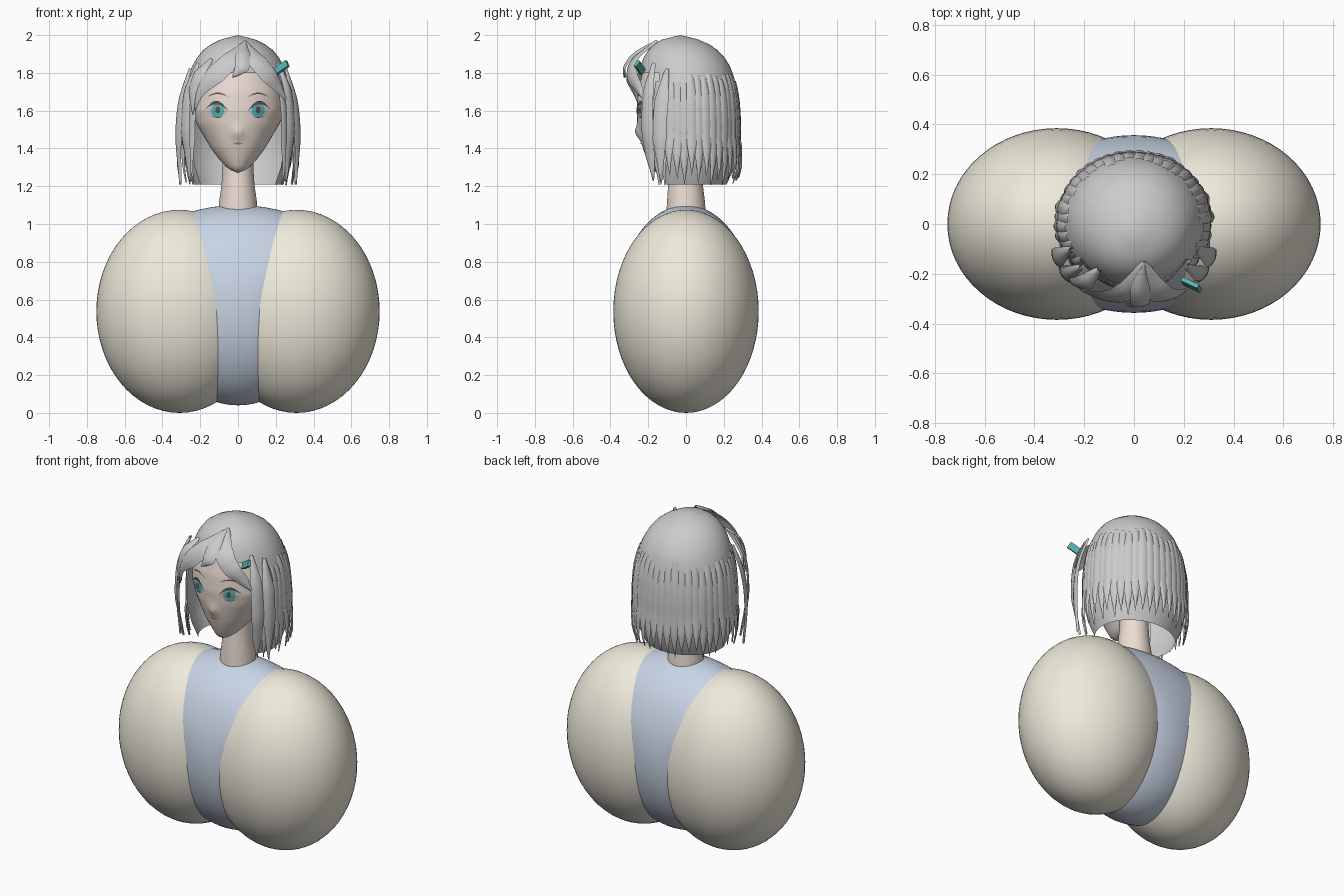
import bpy, bmesh, math, random
from mathutils import Vector
from mathutils.bvhtree import BVHTree

if "Cube" in bpy.data.objects:
    bpy.data.objects.remove(bpy.data.objects["Cube"])

random.seed(4)


def mat(name, c):
    m = bpy.data.materials.new(name)
    m.diffuse_color = (*c, 1)
    m.use_nodes = True
    m.node_tree.nodes["Principled BSDF"].inputs["Base Color"].default_value = m.diffuse_color
    return m


SKIN = mat("skin", (.83, .72, .65))
CREAM = mat("cream", (.86, .82, .71))
BLUE = mat("pale_blue", (.58, .66, .78))
TEAL = mat("teal", (.10, .45, .45))
DARK = mat("dark", (.10, .08, .09))
WHITE = mat("white", (.85, .87, .88))
LIP = mat("lip", (.45, .25, .24))


def grid(name, rows, m=None, closed=False, skip=None):
    """Skin a list of point rows; skip(i, j) leaves holes."""
    bm = bmesh.new()
    vs = [[bm.verts.new(p) for p in r] for r in rows]
    n = len(rows[0])
    for i in range(len(rows) - 1):
        for j in range(n if closed else n - 1):
            if skip and skip(i, j):
                continue
            k = (j + 1) % n
            bm.faces.new((vs[i][j], vs[i][k], vs[i + 1][k], vs[i + 1][j]))
    bmesh.ops.remove_doubles(bm, verts=bm.verts, dist=1e-5)
    bmesh.ops.delete(bm, geom=[v for v in bm.verts if not v.link_faces], context='VERTS')
    bmesh.ops.recalc_face_normals(bm, faces=bm.faces)
    me = bpy.data.meshes.new(name)
    bm.to_mesh(me)
    bm.free()
    me.shade_smooth()
    if m:
        me.materials.append(m)
    ob = bpy.data.objects.new(name, me)
    bpy.context.collection.objects.link(ob)
    return ob


def lerp_rows(spec, z):
    """Interpolate (z, half width, front y, back y) rows, highest first."""
    for a, b in zip(spec, spec[1:]):
        if z >= b[0]:
            t = min(1, max(0, (a[0] - z) / (a[0] - b[0])))
            return [p + (q - p) * t for p, q in zip(a, b)]
    return spec[-1]


def ring_pt(spec, t, z, off=0):
    """Point on an oval shell, t = 0 faces front."""
    _, w, yf, yb = lerp_rows(spec, z)
    c, r = (yf + yb) / 2, (yb - yf) / 2
    return Vector(((w + off) * math.sin(t), c - (r + off) * math.cos(t), z))


def ellipsoid(name, loc, size, m):
    bpy.ops.mesh.primitive_uv_sphere_add(segments=64, ring_count=32, location=loc)
    ob = bpy.context.object
    ob.name = name
    for v in ob.data.vertices:
        v.co = Vector([a * b for a, b in zip(v.co, size)])
    ob.data.shade_smooth()
    ob.data.materials.append(m)
    return ob


# puffed sleeves and torso that widens toward the shoulders
for s, n in ((-1, "left_puff"), (1, "right_puff")):
    ellipsoid(n, (s * .31, 0, .5375), (.44, .385, .5375), CREAM)
torso = ellipsoid("torso", (0, 0, .57), (.45, .357, .53), BLUE)
for v in torso.data.vertices:
    t = min(1, max(0, (v.co.z + .02) / .27))
    v.co.x *= 1 + .55 * t * t * (3 - 2 * t)

# neck
N = 48
NECK = [(1.45, .08, -.08, .08), (1.28, .082, -.085, .085), (1.2, .088, -.095, .09),
        (1.12, .1, -.1, .1), (1.05, .105, -.105, .105)]
grid("neck", [[ring_pt(NECK, math.tau * j / N, r[0]) for j in range(N)] for r in NECK], SKIN, True)

# head with pointed chin and a small nose
HEAD = [(1.96, 0, -.03, -.03), (1.93, .1, -.12, .07), (1.88, .17, -.18, .14), (1.8, .23, -.232, .2),
        (1.7, .25, -.255, .22), (1.6, .247, -.262, .2), (1.53, .22, -.256, .17), (1.46, .178, -.243, .13),
        (1.4, .143, -.228, .08), (1.34, .098, -.207, .03), (1.29, .05, -.185, -.05), (1.27, 0, -.15, -.15)]
zs = [1.96 - .69 * i / 46 for i in range(47)]
rows = []
for z in zs:
    row = [ring_pt(HEAD, math.tau * j / N, z) for j in range(N)]
    for p in row:
        if p.y < -.1:
            p.y -= .022 * math.exp(-(p.x / .022) ** 2 - ((z - 1.485) / .035) ** 2)
    rows.append(row)
head = grid("head", rows, SKIN, True)
tree = BVHTree.FromPolygons([v.co for v in head.data.vertices], [p.vertices for p in head.data.polygons])


def patch(name, fn, m, off, nu=20, nv=3):
    """Lay a 2D shape fn(u, v) -> (x, z) on the face."""
    def proj(x, z):
        hit = tree.ray_cast(Vector((x, -1, z)), Vector((0, 1, 0)))[0]
        return Vector((x, (hit.y if hit else -.2) - off, z))
    return grid(name, [[proj(*fn(u / nu, v / nv)) for u in range(nu + 1)] for v in range(nv + 1)], m)


def disc(cx, cz, rx, rz):
    return lambda u, v: (cx + rx * v * math.cos(math.tau * u), cz + rz * v * math.sin(math.tau * u))


def arc(s, x0, x1, z0, z1, rise, thick):
    """Tapered arch from (x0, z0) to (x1, z1)."""
    return lambda u, v: (s * (x0 + (x1 - x0) * u), z0 + (z1 - z0) * u
                         + math.sin(math.pi * u) * (rise + thick * v))


# eyes, lashes, brows and mouth
for s, n in ((-1, "left"), (1, "right")):
    cx = s * .107
    patch(n + "_eye_white", disc(cx, 1.6, .052, .036), WHITE, .002)
    patch(n + "_iris", disc(cx, 1.602, .034, .038), TEAL, .004)
    patch(n + "_pupil", disc(cx, 1.604, .013, .018), DARK, .006)
    patch(n + "_upper_lash", arc(s, .05, .172, 1.597, 1.61, .03, .018), DARK, .008)
    patch(n + "_lower_lash", arc(s, .075, .145, 1.572, 1.575, -.012, .004), DARK, .006)
    patch(n + "_brow", arc(s, .05, .165, 1.672, 1.672, .016, .008), DARK, .004)
patch("mouth", arc(1, -.028, .028, 1.428, 1.428, -.008, .011), LIP, .004)

# hair cap, open over the face
HAIR = [(2.0, 0, -.03, -.03), (1.99, .04, -.075, .015), (1.975, .095, -.13, .07), (1.95, .145, -.17, .125),
        (1.92, .185, -.2, .168), (1.88, .217, -.225, .205), (1.84, .24, -.238, .23), (1.8, .257, -.246, .247),
        (1.75, .273, -.255, .26), (1.7, .284, -.26, .27), (1.6, .297, -.265, .279), (1.5, .302, -.265, .282),
        (1.4, .298, -.265, .278), (1.3, .277, -.24, .257), (1.21, .24, -.2, .215)]
N = 72
OPEN = 11
grid("hair_cap", [[ring_pt(HAIR, math.tau * j / N, r[0]) for j in range(N)] for r in HAIR], None, True,
     lambda i, j: HAIR[i][0] < 1.83 and (j < OPEN or j >= N - OPEN))

# pointed locks around sides and back
COUNT = 32
START = math.radians(54)
for k in range(COUNT):
    t0 = START + (math.tau - 2 * START) * k / (COUNT - 1)
    top, tip = random.uniform(1.74, 1.80), random.uniform(1.2, 1.27)
    half, lift = math.radians(5.4), random.uniform(.002, .008)
    rows = []
    for i in range(11):
        u = i / 10
        z = top + (tip - top) * u
        w = half * min(1, .65 + 2 * u) * (1 if u < .65 else 1 - ((u - .65) / .35) ** 1.2)
        o = lift * min(1, 5 * u) + .04 * max(0, u - .6) / .4
        rows.append([ring_pt(HAIR, t0 + w * q, z, o + .007 * (1 - q * q)) for q in (-1, -.5, 0, .5, 1)])
    grid("hair_lock", rows)


def ribbon(name, pts, widths, bow=.012):
    """Smooth tapered strand through control points, facing outward."""
    P = [Vector(p) for p in pts]
    rows, steps = [], 6
    for i in range(len(P) - 1):
        a, b, c, d = P[max(i - 1, 0)], P[i], P[i + 1], P[min(i + 2, len(P) - 1)]
        for k in range(steps + (i == len(P) - 2)):
            t = k / steps
            p = .5 * (2 * b + (c - a) * t + (2 * a - 5 * b + 4 * c - d) * t * t
                      + (3 * b - a - 3 * c + d) * t ** 3)
            tan = (c - a).lerp(d - b, t)
            out = Vector((p.x, p.y, max(0, (p.z - 1.75) * 1.5)))
            side = tan.cross(out).normalized()
            nrm = side.cross(tan).normalized()
            if nrm.dot(out) < 0:
                nrm = -nrm
            w = (widths[i] + (widths[i + 1] - widths[i]) * t) / 2
            rows.append([p + side * w * q + nrm * bow * (1 - q * q) for q in (-1, -.5, 0, .5, 1)])
    return grid(name, rows)


# swept fringe
ROOT = (.04, -.15, 1.965)
ribbon("fringe_left", [ROOT, (-.03, -.27, 1.875), (-.12, -.292, 1.79), (-.2, -.262, 1.7), (-.225, -.235, 1.6)],
       (.01, .11, .11, .06, 0))
ribbon("fringe_centre", [ROOT, (.025, -.265, 1.9), (.02, -.32, 1.83), (-.03, -.318, 1.775)], (.01, .08, .08, 0))
ribbon("fringe_right", [ROOT, (.095, -.27, 1.87), (.16, -.285, 1.79), (.215, -.25, 1.72), (.255, -.215, 1.65)],
       (.01, .11, .1, .06, 0))
ribbon("fringe_left_outer", [(-.14, -.18, 1.87), (-.2, -.235, 1.8), (-.24, -.235, 1.7), (-.235, -.225, 1.58)],
       (.02, .08, .06, 0))

# long strands framing the face
for s in (-1, 1):
    ribbon("face_strand", [(s * .21, -.17, 1.85), (s * .265, -.2, 1.7), (s * .28, -.205, 1.5),
                           (s * .265, -.19, 1.36), (s * .25, -.17, 1.23)], (.02, .07, .075, .06, 0))
    ribbon("side_strand", [(s * .25, -.1, 1.82), (s * .3, -.13, 1.65), (s * .315, -.14, 1.45),
                           (s * .3, -.13, 1.21)], (.02, .08, .08, 0))

# hair clip
bpy.ops.mesh.primitive_cube_add(size=1, location=(.23, -.245, 1.828))
clip = bpy.context.object
clip.name = "hair_clip"
clip.scale = (.085, .018, .038)
clip.rotation_euler = (math.radians(-20), math.radians(-32), math.radians(-25))
clip.data.materials.append(TEAL)
